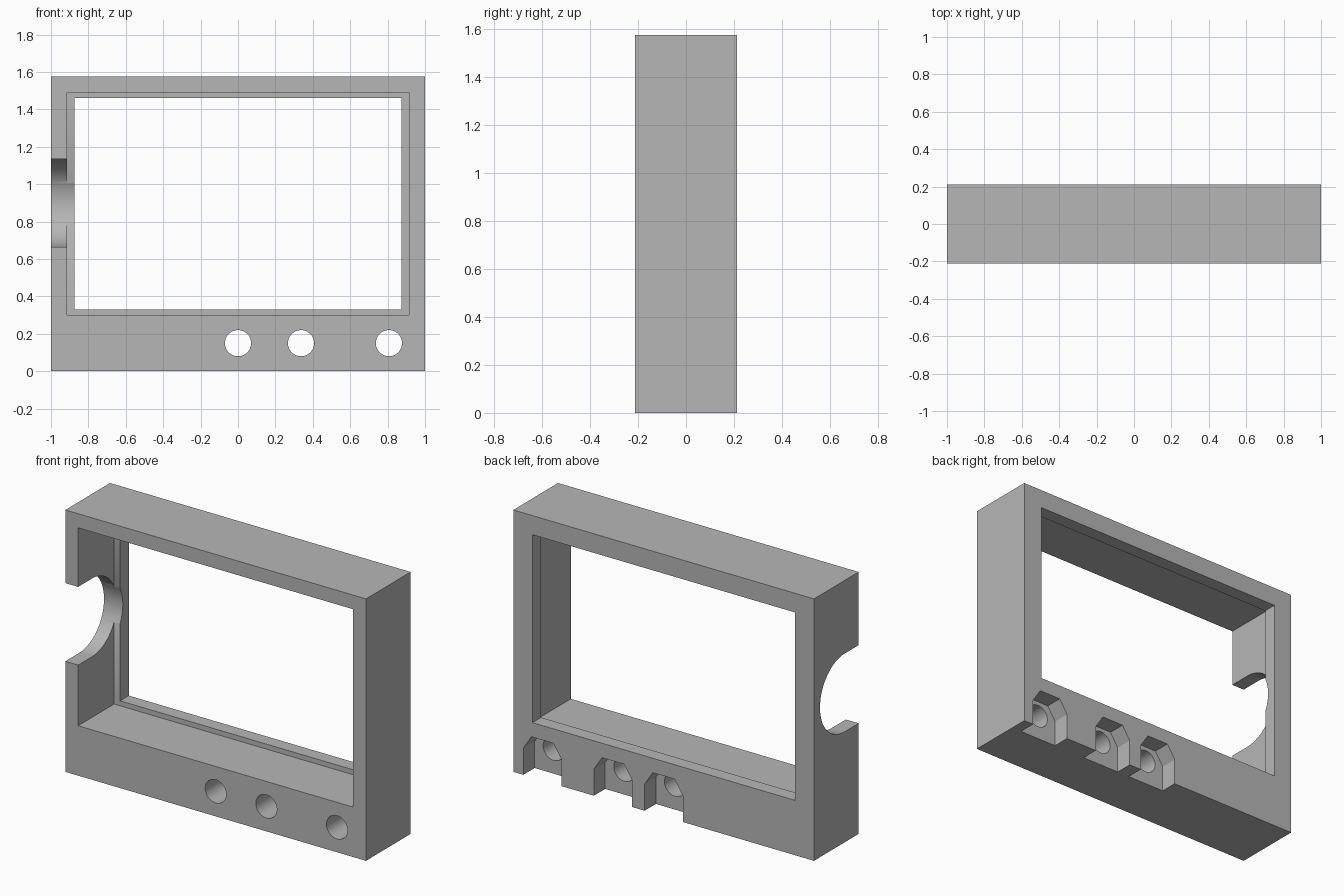
import bpy
import bmesh
from math import cos, sin, pi
from mathutils import Vector

cube = bpy.data.objects.get("Cube")
if cube:
    bpy.data.objects.remove(cube, do_unlink=True)

W, D, H = 1.0, 0.212, 1.575      # half width, half depth, height
OVER = 0.1                       # how far cutters reach past the body

grey = bpy.data.materials.new("plain grey")
grey.use_nodes = True
colour = (0.47, 0.47, 0.47, 1)
grey.diffuse_color = colour
grey.node_tree.nodes["Principled BSDF"].inputs["Base Color"].default_value = colour


def prism(name, outline, axis, start, end):
    """Extrude a 2D outline, (x, z) along y or (y, z) along x."""
    bm = bmesh.new()
    place = (lambda a, b: (a, start, b)) if axis == "y" else (lambda a, b: (start, a, b))
    face = bm.faces.new([bm.verts.new(place(a, b)) for a, b in outline])
    moved = bmesh.ops.extrude_face_region(bm, geom=[face])["geom"]
    step = Vector((0, end - start, 0) if axis == "y" else (end - start, 0, 0))
    bmesh.ops.translate(bm, vec=step, verts=[v for v in moved if isinstance(v, bmesh.types.BMVert)])
    bmesh.ops.recalc_face_normals(bm, faces=bm.faces)
    mesh = bpy.data.meshes.new(name)
    bm.to_mesh(mesh)
    bm.free()
    mesh.materials.append(grey)
    obj = bpy.data.objects.new(name, mesh)
    bpy.context.collection.objects.link(obj)
    return obj


def rect(x0, x1, z0, z1):
    return [(x0, z0), (x1, z0), (x1, z1), (x0, z1)]


def arc(ca, cb, r, start, end, n):
    return [(ca + r * cos(start + (end - start) * i / n),
             cb + r * sin(start + (end - start) * i / n)) for i in range(n + 1)]


# Solid body of the frame
frame = prism("display_frame", rect(-W, W, 0, H), "y", -D, D)

# Wide front recess, and the smaller window that leaves a lip at the back
cutters = [
    prism("recess_cutter", rect(-0.915, 0.915, 0.30, 1.49), "y", -D - OVER, 0.13),
    prism("window_cutter", rect(-0.875, 0.873, 0.33, 1.46), "y", -D - OVER, D + OVER),
]

# Round-ended side slot, open to the front
slot = [(-D - OVER, 0.665)] + arc(-0.08, 0.90, 0.235, -pi / 2, pi / 2, 48) + [(-D - OVER, 1.135)]
cutters.append(prism("slot_cutter", slot, "x", -W - OVER, -0.8))

# Button holes with chamfered pockets behind them, open at the bottom
for x in (0.0, 0.337, 0.807):
    hole = arc(x, 0.15, 0.07, 0, 2 * pi, 48)[:-1]
    cutters.append(prism("hole_cutter", hole, "y", -D - OVER, D + OVER))
    pocket = [(x - 0.127, -OVER), (x + 0.127, -OVER), (x + 0.127, 0.16),
              (x + 0.073, 0.243), (x - 0.073, 0.243), (x - 0.127, 0.16)]
    cutters.append(prism("pocket_cutter", pocket, "y", D - 0.107, D + OVER))

# Cut everything out of the body and keep the result
bpy.context.view_layer.objects.active = frame
for cutter in cutters:
    cutter.hide_render = True
    mod = frame.modifiers.new(cutter.name, "BOOLEAN")
    mod.operation = "DIFFERENCE"
    mod.solver = "EXACT"
    mod.object = cutter
    bpy.ops.object.modifier_apply(modifier=mod.name)
    bpy.data.objects.remove(cutter, do_unlink=True)

bpy.ops.object.select_all(action="DESELECT")
frame.select_set(True)
bpy.ops.object.shade_smooth_by_angle(angle=pi / 6)
